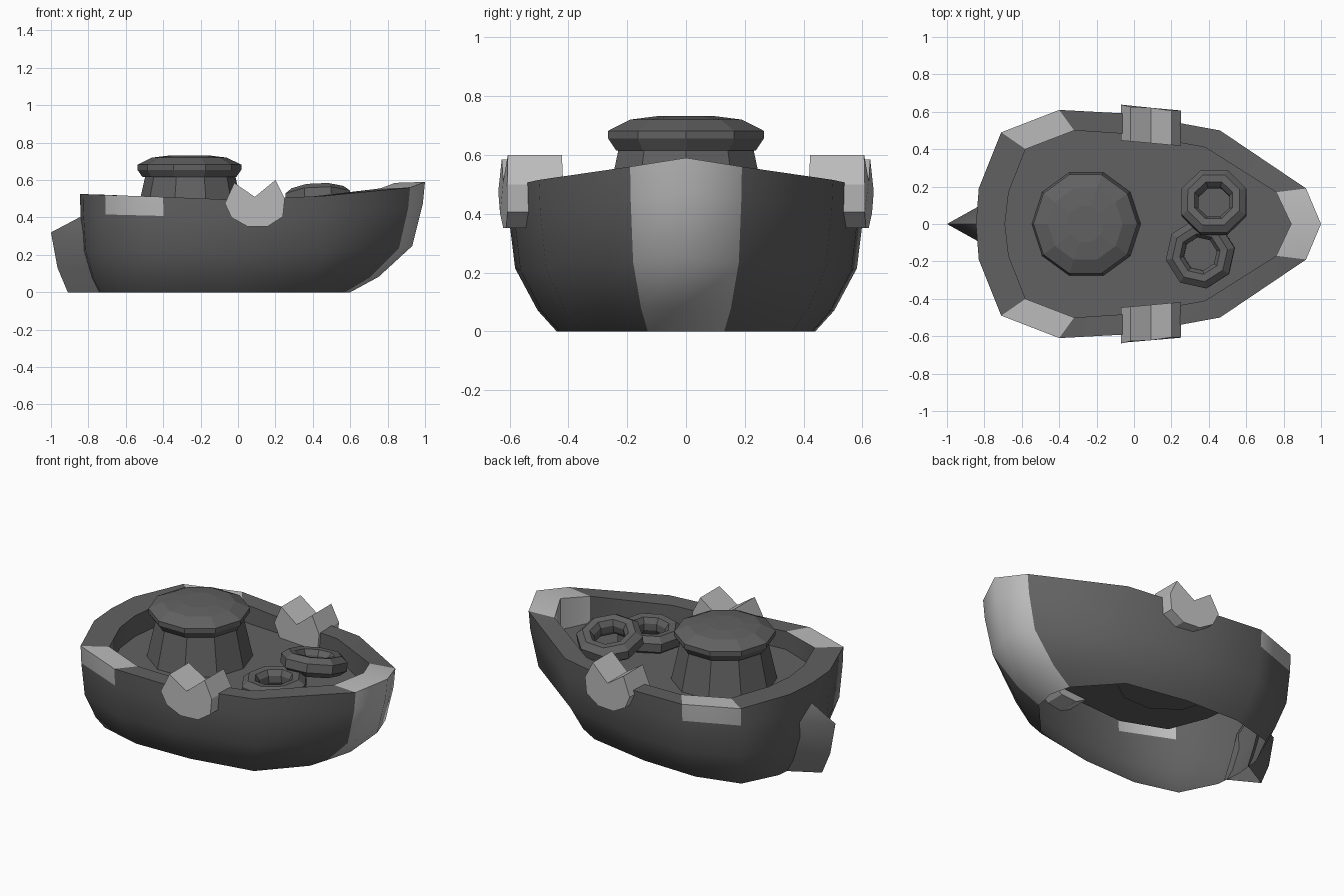
import bpy
from math import cos, sin, pi, radians

if "Cube" in bpy.data.objects:
    bpy.data.objects.remove(bpy.data.objects["Cube"])


def material(name, v):
    m = bpy.data.materials.new(name)
    m.diffuse_color = (v, v, v, 1)
    m.use_nodes = True
    m.node_tree.nodes["Principled BSDF"].inputs["Base Color"].default_value = m.diffuse_color
    return m


DARK = material("dark_grey", 0.12)
LIGHT = material("light_grey", 0.5)


def make(name, verts, faces, mats=(DARK,), smooth=None):
    me = bpy.data.meshes.new(name)
    me.from_pydata(verts, [], faces)
    for m in mats:
        me.materials.append(m)
    me.update()
    ob = bpy.data.objects.new(name, me)
    bpy.context.collection.objects.link(ob)
    if smooth:
        bpy.ops.object.select_all(action='DESELECT')
        ob.select_set(True)
        bpy.context.view_layer.objects.active = ob
        bpy.ops.object.shade_smooth_by_angle(angle=radians(smooth))
    return ob


def lathe(name, profile, n, loc, closed=False):
    """Spin (radius, z) points; closed makes a ring, otherwise ends are capped."""
    verts = [(r * cos(2 * pi * i / n), r * sin(2 * pi * i / n), z)
             for r, z in profile for i in range(n)]
    k = len(profile)
    faces = []
    for j in range(k if closed else k - 1):
        a, b = j * n, ((j + 1) % k) * n
        for i in range(n):
            i2 = (i + 1) % n
            faces.append((a + i, a + i2, b + i2, b + i))
    if not closed:
        faces.append(tuple(reversed(range(n))))
        faces.append(tuple(range((k - 1) * n, k * n)))
    ob = make(name, verts, faces)
    ob.location = loc
    return ob


# Hull stations, bow to stern: gunwale x y z, bottom x y, inner rim x y
HALF = [
    (1.00, 0.00, .59, .60, .00, .84, .00),
    (.92, .19, .56, .57, .13, .76, .17),
    (.46, .50, .515, .36, .36, .38, .41),
    (-.03, .59, .495, -.02, .43, -.01, .48),
    (-.40, .61, .51, -.37, .44, -.32, .50),
    (-.71, .49, .52, -.63, .37, -.58, .40),
    (-.83, .19, .525, -.735, .16, -.67, .17),
    (-.845, 0, .525, -.75, .00, -.69, .00)]
S = HALF + [(a, -b, c, d, -e, f, -g) for a, b, c, d, e, f, g in HALF[-2:0:-1]]
N = len(S)
FLOOR = .395

# Hull shell (open underneath), gunwale, inner wall and flat floor
rows = []
for t, s in ((0, 0), (.14, .38), (.42, .83), (.8, .97), (1, 1)):
    rows.append([(d + (a - d) * s, e + (b - e) * s, c * t)
                 for a, b, c, d, e, f, g in S])
rows.append([(f, g, c - .005) for a, b, c, d, e, f, g in S])
rows.append([(f, g, FLOOR) for a, b, c, d, e, f, g in S])
verts = [v for row in rows for v in row]
faces, marks = [], []
for j in range(len(rows) - 1):
    for i in range(N):
        i2 = (i + 1) % N
        faces.append((j * N + i, j * N + i2, (j + 1) * N + i2, (j + 1) * N + i))
        bow = i in (0, N - 1)
        corner = i in (4, N - 5) and j in (3, 4)
        marks.append(1 if bow or corner else 0)
base = (len(rows) - 1) * N
faces.append(tuple(range(base, base + N)))
marks.append(0)
hull = make("hull", verts, faces, (DARK, LIGHT), 50)
for p, m in zip(hull.data.polygons, marks):
    p.material_index = m

# Cabin and its domed roof
lathe("cabin", [(.293, .385), (.24, .625)], 10, (-.255, 0, 0))
lathe("cabin_roof", [(.25, .615), (.278, .655), (.278, .682), (.20, .72), (.10, .732)],
      10, (-.26, 0, 0))

# Two life rings, one leaning on the other
RING = [(.187, -.025), (.187, .025), (.15, .055), (.11, .05),
        (.09, .02), (.09, -.02), (.11, -.05), (.15, -.055)]
r2 = lathe("lower_life_ring", RING, 8, (.355, -.16, .44), True)
r2.rotation_euler = (0, radians(-3), radians(10))
r1 = lathe("upper_life_ring", RING, 8, (.428, .115, .495), True)
r1.rotation_euler = (radians(-14), radians(3), radians(22))

# Notched oar rests on both sides
PROFILE = [(-.02, .585), (-.07, .475), (-.035, .40), (.05, .352), (.16, .352),
           (.24, .405), (.25, .50), (.20, .60), (.09, .51)]
for side, name in ((1, "back_oar_rest"), (-1, "front_oar_rest")):
    vs = []
    for y in (.432, .617):
        for x, z in PROFILE:
            bulge = .008 * (1 - abs(z - .46) / .12) if y > .5 else 0
            vs.append((x, side * (y - .09 * (x - .09) + bulge), z))
    k = len(PROFILE)
    fs = [tuple(range(k)), tuple(reversed(range(k, 2 * k)))]
    fs += [(i, i + k, (i + 1) % k + k, (i + 1) % k) for i in range(k)]
    if side > 0:
        fs = [f[::-1] for f in fs]
    make(name, vs, fs, (LIGHT,))

# Rudder: a wedge tapering to a sharp trailing edge
LEVELS = [(0, -.91, -.73), (.13, -.965, -.77), (.32, -1.0, -.82)]
vs = [p for z, tip, root in LEVELS
      for p in ((root, .10, z), (tip, 0, z), (root, -.10, z))] + [(-.83, 0, .41)]
fs = []
for j in (0, 3):
    fs += [(j, j + 3, j + 4, j + 1), (j + 1, j + 4, j + 5, j + 2)]
fs += [(6, 9, 7), (7, 9, 8)]
rudder = make("rudder", vs, [f[::-1] for f in fs], (DARK,), 50)
if rudder.data.polygons[0].normal.y < 0:
    rudder.data.flip_normals()
